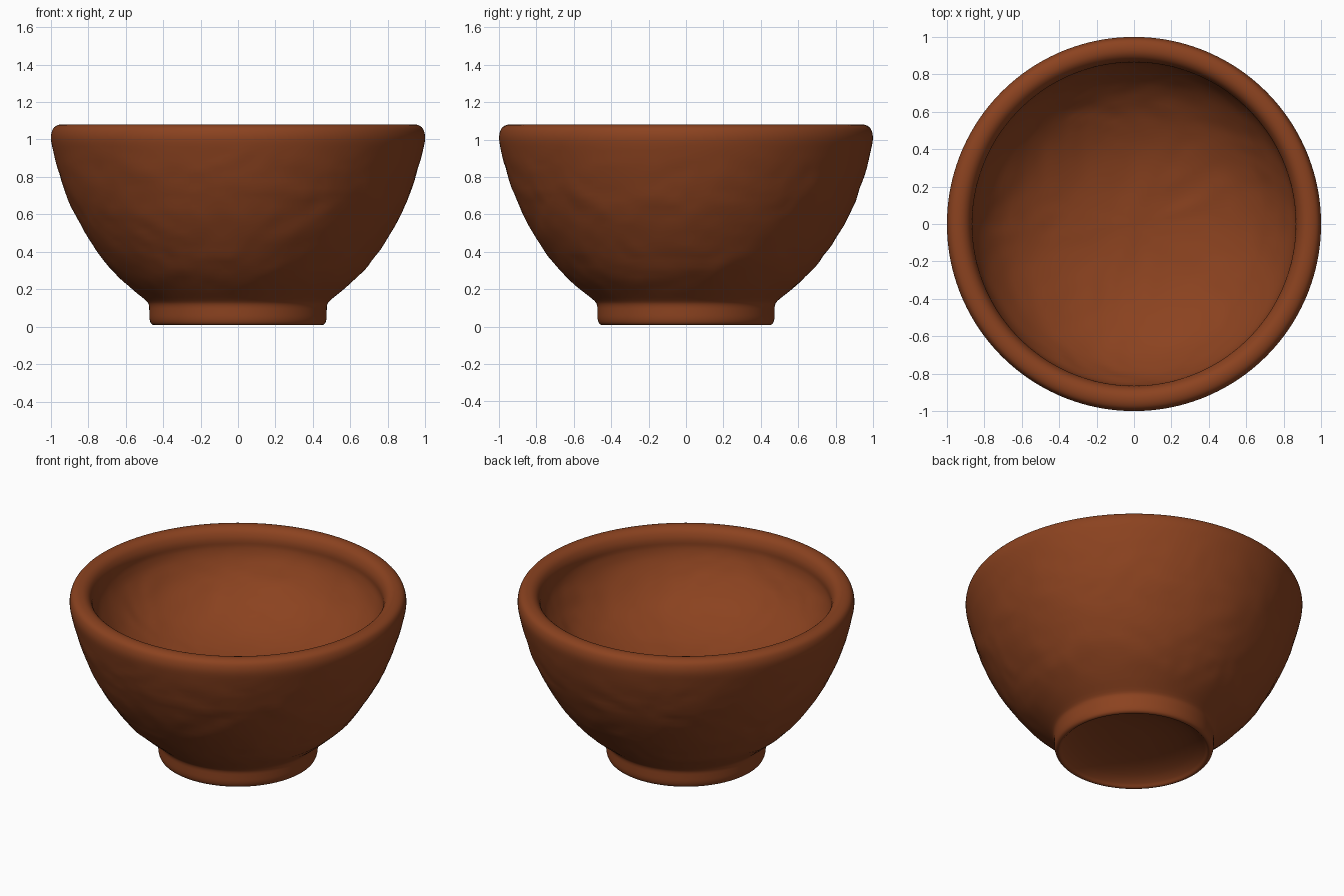
import bpy, bmesh, math
from mathutils import Vector, noise

if "Cube" in bpy.data.objects:
    bpy.data.objects.remove(bpy.data.objects["Cube"])

# Fired clay, one colour
clay = bpy.data.materials.new("terracotta_clay")
clay.diffuse_color = (0.26, 0.055, 0.014, 1)
clay.use_nodes = True
clay.node_tree.nodes["Principled BSDF"].inputs["Base Color"].default_value = clay.diffuse_color

# Closed wall section (radius, height): underside, foot ring, outer wall, rim, inside
profile = [(0, 0.10), (0.15, 0.096), (0.28, 0.08), (0.37, 0.055), (0.42, 0.028), (0.437, 0.012),
           (0.45, 0.008), (0.465, 0.018), (0.473, 0.045), (0.474, 0.085), (0.476, 0.115),
           (0.492, 0.14), (0.56, 0.195), (0.64, 0.265), (0.715, 0.35), (0.78, 0.44),
           (0.84, 0.54), (0.89, 0.64), (0.93, 0.74), (0.965, 0.85), (0.988, 0.94),
           (0.999, 1.0), (0.995, 1.04), (0.98, 1.067), (0.95, 1.08), (0.915, 1.078),
           (0.887, 1.06), (0.87, 1.03), (0.864, 1.0), (0.863, 0.96), (0.845, 0.9),
           (0.80, 0.82), (0.74, 0.745), (0.66, 0.675), (0.56, 0.615), (0.44, 0.565),
           (0.3, 0.53), (0.15, 0.51), (0, 0.505)]


def smooth_path(pts, n):
    # Catmull-Rom subdivision of the section
    out = []
    for i in range(len(pts) - 1):
        a, b, c, d = (Vector(pts[min(max(i + k, 0), len(pts) - 1)]) for k in (-1, 0, 1, 2))
        for s in range(n):
            t = s / n
            out.append(0.5 * (2 * b + (c - a) * t + (2 * a - 5 * b + 4 * c - d) * t * t
                              + (3 * b - a - 3 * c + d) * t ** 3))
    return out + [Vector(pts[-1])]


# Lathe the section into the bowl
SEG = 256
bm = bmesh.new()
rings = []
for r, z in smooth_path(profile, 3):
    if r < 1e-5:
        rings.append([bm.verts.new((0, 0, z))])
    else:
        rings.append([bm.verts.new((r * math.cos(2 * math.pi * i / SEG),
                                    r * math.sin(2 * math.pi * i / SEG), z))
                      for i in range(SEG)])
for a, b in zip(rings, rings[1:]):
    for i in range(SEG):
        j = (i + 1) % SEG
        if len(a) == 1:
            bm.faces.new((a[0], b[j], b[i]))
        elif len(b) == 1:
            bm.faces.new((a[i], a[j], b[0]))
        else:
            bm.faces.new((a[i], a[j], b[j], b[i]))
bmesh.ops.recalc_face_normals(bm, faces=bm.faces[:])
bm.normal_update()

# Hand-worked dents on the walls, fading out at the rim and foot
moves = []
for v in bm.verts:
    fade = max(0, min(1, (v.co.z - 0.16) / 0.1, (0.98 - v.co.z) / 0.15))
    p = Vector((v.co.x * 4, v.co.y * 4, v.co.z * 8))
    warp = noise.noise_vector(p * 0.5) * 1.5
    dent = noise.noise(p + warp) + 0.5 * noise.noise(p * 2.3 + warp)
    moves.append((v, v.normal * (0.005 * fade * dent)))
for v, m in moves:
    v.co += m
for f in bm.faces:
    f.smooth = True

mesh = bpy.data.meshes.new("clay_bowl")
bm.to_mesh(mesh)
bm.free()
mesh.materials.append(clay)
bowl = bpy.data.objects.new("clay_bowl", mesh)
bpy.context.collection.objects.link(bowl)
